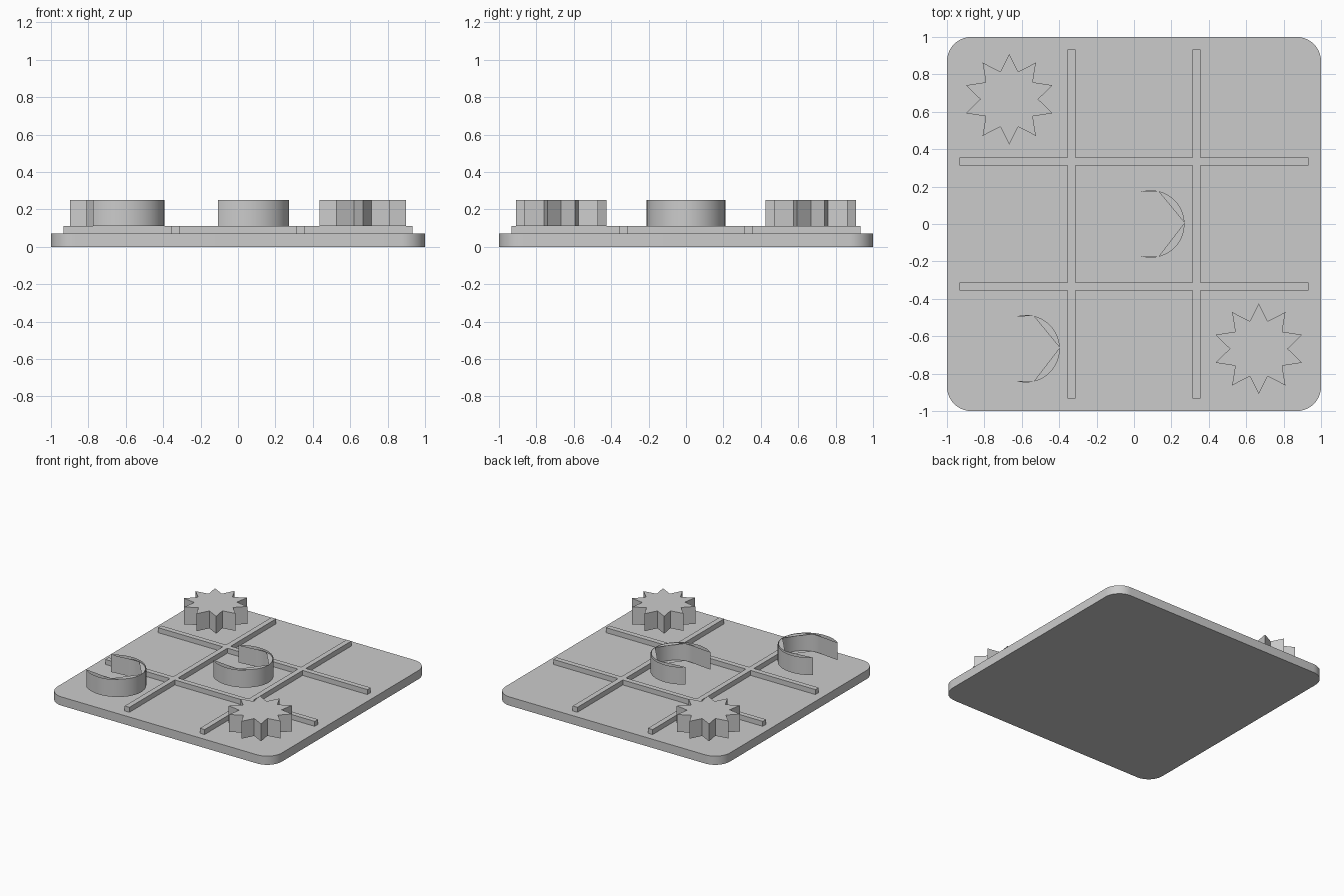
import bpy
import bmesh
from math import sin, cos, radians, pi

if "Cube" in bpy.data.objects:
    bpy.data.objects.remove(bpy.data.objects["Cube"], do_unlink=True)

grey = bpy.data.materials.new("light_grey")
grey.use_nodes = True
grey.diffuse_color = (0.6, 0.6, 0.6, 1)
grey.node_tree.nodes["Principled BSDF"].inputs["Base Color"].default_value = (0.6, 0.6, 0.6, 1)

BOARD_TOP, PIECE_BASE, PIECE_TOP = 0.07, 0.11, 0.25
CELL = 0.667


def finish(name, bm, smooth=False):
    mesh = bpy.data.meshes.new(name)
    bm.to_mesh(mesh)
    bm.free()
    mesh.materials.append(grey)
    obj = bpy.data.objects.new(name, mesh)
    bpy.context.collection.objects.link(obj)
    if smooth:
        bpy.ops.object.select_all(action="DESELECT")
        obj.select_set(True)
        bpy.context.view_layer.objects.active = obj
        bpy.ops.object.shade_smooth_by_angle(angle=radians(30))
    return obj


def arc(cx, cy, rx, ry, start, end, steps):
    angles = [radians(start + (end - start) * i / steps) for i in range(steps + 1)]
    return [(cx + rx * cos(a), cy + ry * sin(a)) for a in angles]


def walls(bm, outline, z0, z1):
    low = [bm.verts.new((x, y, z0)) for x, y in outline]
    high = [bm.verts.new((x, y, z1)) for x, y in outline]
    for i in range(len(outline)):
        j = (i + 1) % len(outline)
        bm.faces.new((low[i], low[j], high[j], high[i]))
    return low, high


def prism(name, outline, z0, z1, smooth=False):
    bm = bmesh.new()
    low, high = walls(bm, outline, z0, z1)
    bm.faces.new(high)
    bm.faces.new(low[::-1])
    return finish(name, bm, smooth)


# Rounded board
radius = 0.13
edge = 1 - radius
corners = [(edge, edge), (-edge, edge), (-edge, -edge), (edge, -edge)]
outline = []
for k, (x, y) in enumerate(corners):
    outline += arc(x, y, radius, radius, 90 * k, 90 * k + 90, 10)
prism("board", outline, 0, BOARD_TOP, smooth=True)

# Raised grid bars
for side in (-1, 1):
    for name, long_x in (("row_bar", True), ("column_bar", False)):
        hx, hy = (0.933, 0.021) if long_x else (0.021, 0.933)
        ox, oy = (0, side * 0.335) if long_x else (side * 0.335, 0)
        prism(name, [(ox - hx, oy - hy), (ox + hx, oy - hy),
                     (ox + hx, oy + hy), (ox - hx, oy + hy)], BOARD_TOP, PIECE_BASE)


# Ten-pointed star pieces
def star(x, y):
    points = []
    for i in range(20):
        r = 0.155 if i % 2 else 0.242
        a = pi / 2 + i * pi / 10
        points.append((x + r * cos(a), y + r * sin(a)))
    prism("star_piece", points, PIECE_BASE, PIECE_TOP)


# Open crescent pieces: curved walls with thin lids inside the curve
def crescent(x, y):
    bm = bmesh.new()
    outer = arc(x + 0.045, y, 0.228, 0.211, -132, 132, 40)
    inner = arc(x + 0.09, y, 0.18, 0.18, 107, -107, 36)
    walls(bm, outer + inner, PIECE_BASE, PIECE_TOP)
    for start, end in ((-107, -77), (-77, 2), (2, 77), (77, 107)):
        lid = arc(x + 0.09, y, 0.18, 0.18, start, end, 14)
        bm.faces.new([bm.verts.new((px, py, PIECE_TOP)) for px, py in lid])
        bm.faces.new([bm.verts.new((px, py, PIECE_BASE)) for px, py in lid[::-1]])
    finish("crescent_piece", bm, smooth=True)


star(-CELL, CELL)
star(CELL, -CELL)
crescent(0, 0)
crescent(-CELL, -CELL)
